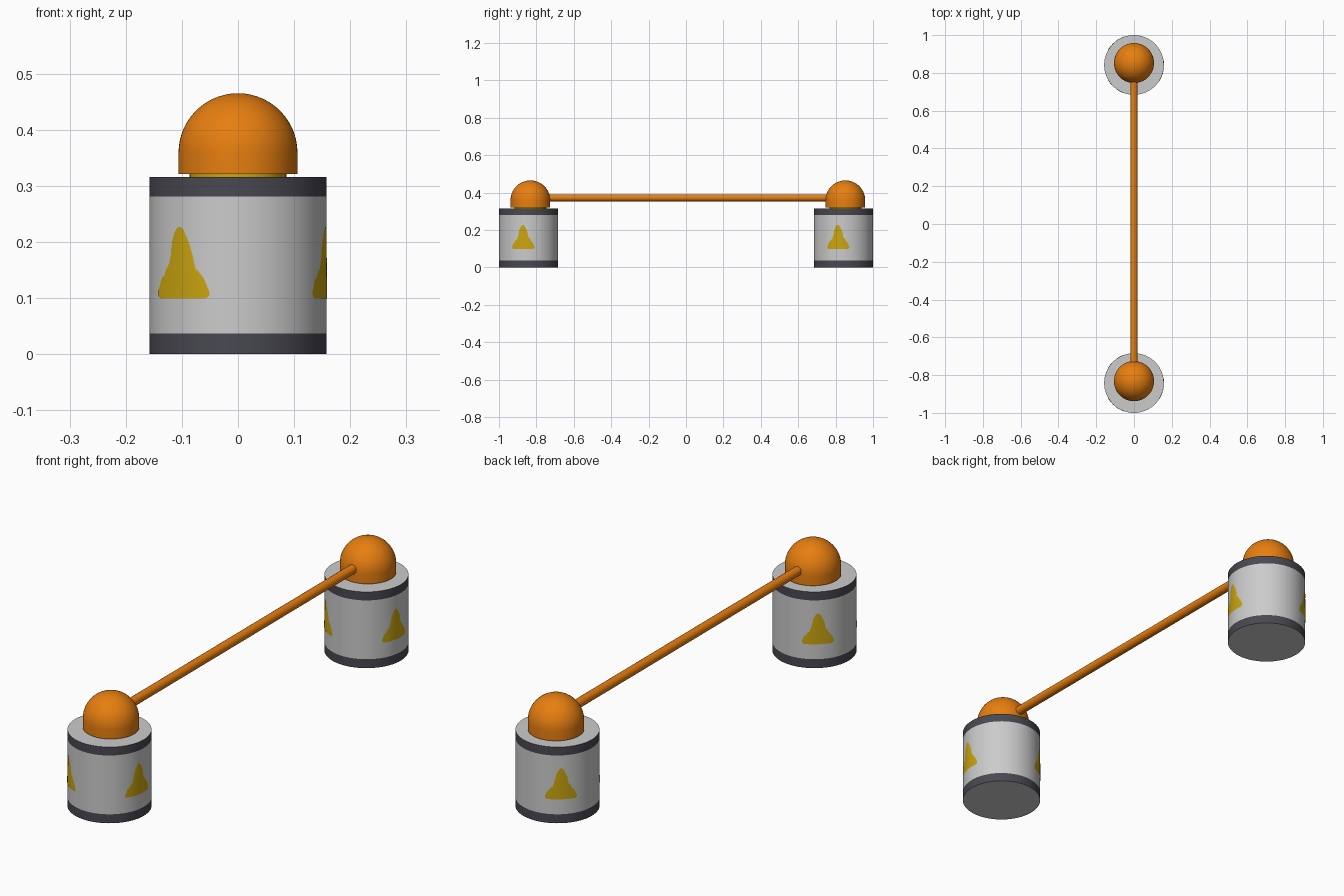
import bpy, bmesh, math

if "Cube" in bpy.data.objects:
    bpy.data.objects.remove(bpy.data.objects["Cube"])

R, H, POST_Y = 0.158, 0.316, 0.842     # post radius, height, centre offset
DOME_SHIFT = 0.010                     # domes sit slightly off the post axis


def material(name, rgb):
    m = bpy.data.materials.new(name)
    m.diffuse_color = (*rgb, 1)
    m.use_nodes = True
    m.node_tree.nodes["Principled BSDF"].inputs["Base Color"].default_value = m.diffuse_color
    return m


GREY = material("light_grey", (0.60, 0.60, 0.60))
DARK = material("dark_grey", (0.065, 0.065, 0.082))
YELLOW = material("warning_yellow", (0.60, 0.38, 0.005))
ORANGE = material("orange", (0.80, 0.21, 0.005))


def make_object(name, bm, mats, smooth=True):
    me = bpy.data.meshes.new(name)
    bm.to_mesh(me)
    bm.free()
    ob = bpy.data.objects.new(name, me)
    bpy.context.collection.objects.link(ob)
    for m in mats:
        me.materials.append(m)
    if smooth:
        bpy.ops.object.select_all(action='DESELECT')
        ob.select_set(True)
        bpy.context.view_layer.objects.active = ob
        bpy.ops.object.shade_smooth_by_angle(angle=math.radians(35))
    return ob


def lathe(profile, cy, segs=64):
    """Revolve (radius, z) points round a vertical axis at y = cy."""
    bm = bmesh.new()
    vs = [bm.verts.new((r, 0, z)) for r, z in profile]
    es = [bm.edges.new(p) for p in zip(vs, vs[1:])]
    bmesh.ops.spin(bm, geom=vs + es, cent=(0, 0, 0), axis=(0, 0, 1),
                   angle=2 * math.pi, steps=segs)
    bmesh.ops.remove_doubles(bm, verts=bm.verts, dist=1e-5)
    bmesh.ops.recalc_face_normals(bm, faces=bm.faces)
    bmesh.ops.translate(bm, verts=bm.verts, vec=(0, cy, 0))
    return bm


def warning_sign(name, cy, azimuth):
    """Rounded triangle wrapped on the post; azimuth measured from -y to +x."""
    rows = [(0.099, 0.054), (0.103, 0.060), (0.109, 0.062), (0.117, 0.059),
            (0.217, 0.012), (0.223, 0.008), (0.227, 0.003)]
    bm, n, r = bmesh.new(), 12, R + 0.001
    grid = []
    for z, w in rows:
        line = []
        for i in range(n + 1):
            a = math.radians(azimuth) + w / R * (2 * i / n - 1)
            line.append(bm.verts.new((r * math.sin(a), cy - r * math.cos(a), z)))
        grid.append(line)
    for lo, hi in zip(grid, grid[1:]):
        for i in range(n):
            bm.faces.new((lo[i], lo[i + 1], hi[i + 1], hi[i]))
    return make_object(name, bm, [YELLOW])


for side, cy in (("front", -POST_Y), ("back", POST_Y)):
    # post with dark bands at foot and top edge
    bm = lathe([(0, 0), (R, 0), (R, 0.037), (R, 0.281), (R, H), (0, H)], cy)
    for f in bm.faces:
        z = f.calc_center_median().z
        if abs(f.normal.z) < 0.5 and (z < 0.037 or z > 0.281):
            f.material_index = 1
    make_object(side + "_post", bm, [GREY, DARK])

    # thin collar and lamp dome
    dy = cy + DOME_SHIFT
    make_object(side + "_collar",
                lathe([(0, H - 0.002), (0.086, H - 0.002), (0.086, 0.323), (0, 0.323)], dy),
                [YELLOW])
    dome = [(0, 0.321), (0.106, 0.321), (0.106, 0.359)]
    dome += [(0.106 * math.cos(t), 0.359 + 0.106 * math.sin(t))
             for t in (math.pi / 2 * i / 14 for i in range(1, 14))] + [(0, 0.465)]
    make_object(side + "_dome", lathe(dome, dy), [ORANGE])

    # three warning signs round the post
    for i, az in enumerate((-41, 79, 220)):
        warning_sign(f"{side}_warning_sign_{i + 1}", cy, az)

# bar joining the domes
bm = bmesh.new()
bmesh.ops.create_cone(bm, cap_ends=True, segments=24, radius1=0.0185,
                      radius2=0.0185, depth=1.6)
for v in bm.verts:
    x, y, z = v.co
    v.co = (x, z + DOME_SHIFT, 0.372 - y)
bmesh.ops.recalc_face_normals(bm, faces=bm.faces)
make_object("connecting_bar", bm, [ORANGE])
